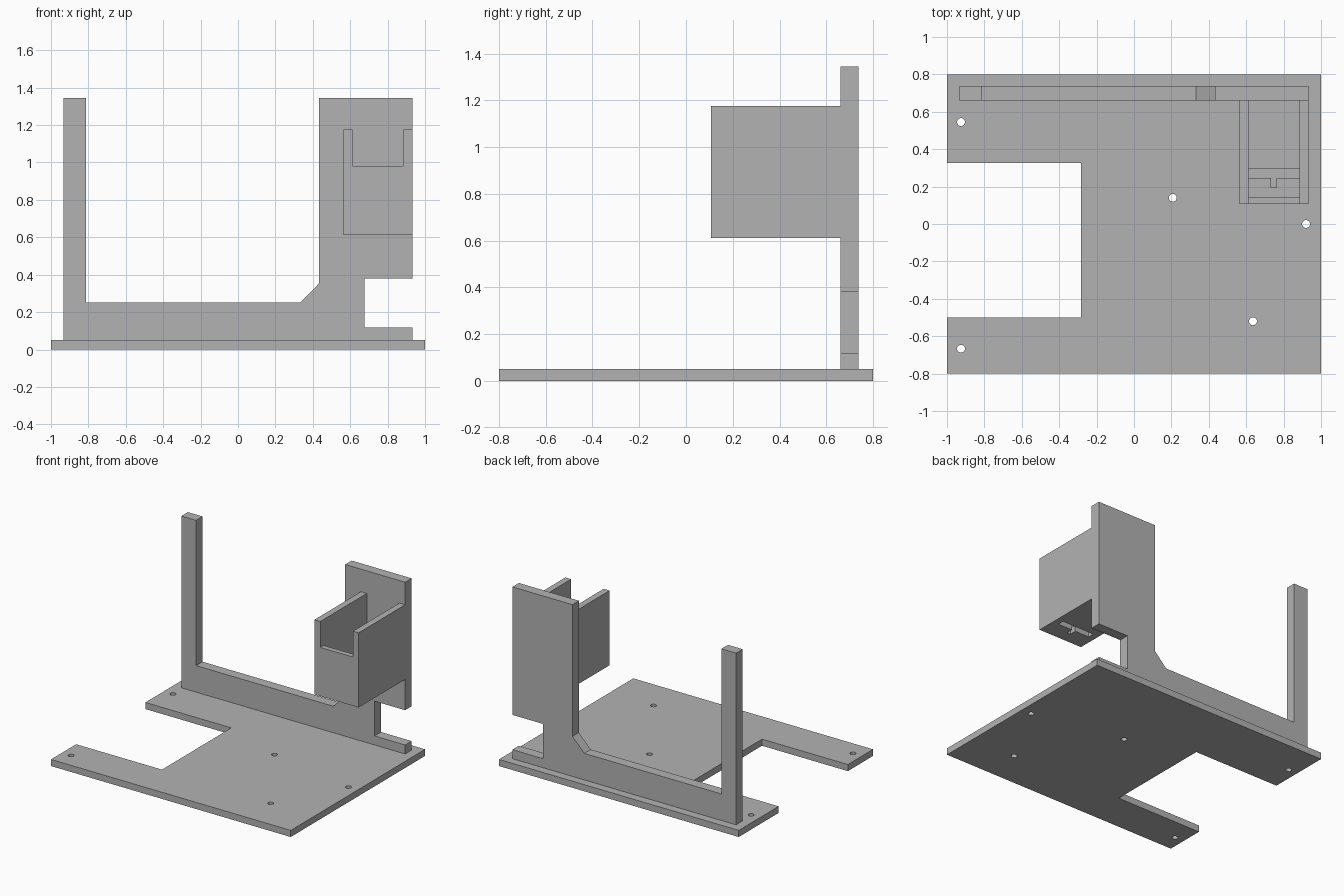
import bpy
import bmesh
from mathutils import Matrix, Vector

cube = bpy.data.objects.get("Cube")
if cube:
    bpy.data.objects.remove(cube, do_unlink=True)

grey = bpy.data.materials.new("plain grey")
grey.use_nodes = True
colour = (0.45, 0.45, 0.45, 1)
grey.diffuse_color = colour
grey.node_tree.nodes["Principled BSDF"].inputs["Base Color"].default_value = colour


def make_object(name, bm):
    bmesh.ops.recalc_face_normals(bm, faces=bm.faces)
    mesh = bpy.data.meshes.new(name)
    bm.to_mesh(mesh)
    bm.free()
    mesh.materials.append(grey)
    obj = bpy.data.objects.new(name, mesh)
    bpy.context.collection.objects.link(obj)
    return obj


def prism(name, points, depth):
    """Extrude a closed 3D outline along a vector."""
    bm = bmesh.new()
    face = bm.faces.new([bm.verts.new(p) for p in points])
    extruded = bmesh.ops.extrude_face_region(bm, geom=[face])
    verts = [g for g in extruded["geom"] if isinstance(g, bmesh.types.BMVert)]
    bmesh.ops.translate(bm, verts=verts, vec=Vector(depth))
    return make_object(name, bm)


def box(name, x, y, z):
    outline = [(x[0], y[0], z[0]), (x[1], y[0], z[0]),
               (x[1], y[1], z[0]), (x[0], y[1], z[0])]
    return prism(name, outline, (0, 0, z[1] - z[0]))


def cut(target, cutters):
    """Subtract each cutter, apply the result and discard the cutter."""
    for cutter in cutters:
        cutter.hide_render = True
        mod = target.modifiers.new("cut", "BOOLEAN")
        mod.operation = "DIFFERENCE"
        mod.solver = "EXACT"
        mod.object = cutter
        bpy.context.view_layer.objects.active = target
        bpy.ops.object.modifier_apply(modifier=mod.name)
        bpy.data.objects.remove(cutter, do_unlink=True)


# Base plate with a rectangular bay on its right side
base_top = 0.05
base_outline = [(-1, -0.8), (1, -0.8), (1, 0.8), (-1, 0.8),
                (-1, 0.325), (-0.284, 0.325), (-0.284, -0.5), (-1, -0.5)]
base = prism("base_plate", [(x, y, 0) for x, y in base_outline], (0, 0, base_top))

# Screw holes through the plate
bm = bmesh.new()
for x, y in [(-0.925, 0.545), (-0.925, -0.667), (0.207, 0.14), (0.92, 0), (0.636, -0.52)]:
    bmesh.ops.create_cone(bm, cap_ends=True, segments=24, radius1=0.021, radius2=0.021,
                          depth=0.3, matrix=Matrix.Translation((x, y, 0)))
cut(base, [make_object("hole_cutter", bm)])

# Upright frame: thin post, low rail, wide column with a side notch
back_y, frame_depth = 0.66, 0.077
frame_outline = [(-0.934, base_top), (0.932, base_top), (0.932, 0.118), (0.677, 0.118),
                 (0.677, 0.38), (0.932, 0.38), (0.932, 1.345), (0.432, 1.345),
                 (0.432, 0.352), (0.332, 0.25), (-0.812, 0.25), (-0.812, 1.345),
                 (-0.934, 1.345)]
prism("upright_frame", [(x, back_y, z) for x, z in frame_outline], (0, frame_depth, 0))

# Holder box: hollow, open on top, lowered front wall, T-shaped slot in the floor
inner_x = (0.612, 0.884)
holder = box("holder_box", (0.563, 0.932), (0.106, back_y), (0.612, 1.175))
cut(holder, [
    box("pocket_cutter", inner_x, (0.145, 0.8), (0.66, 1.4)),
    box("front_cutter", inner_x, (0, 0.2), (0.98, 1.4)),
    box("slot_cutter", inner_x, (0.247, 0.295), (0.5, 0.8)),
    box("stub_cutter", (0.733, 0.762), (0.195, 0.27), (0.5, 0.8)),
])
